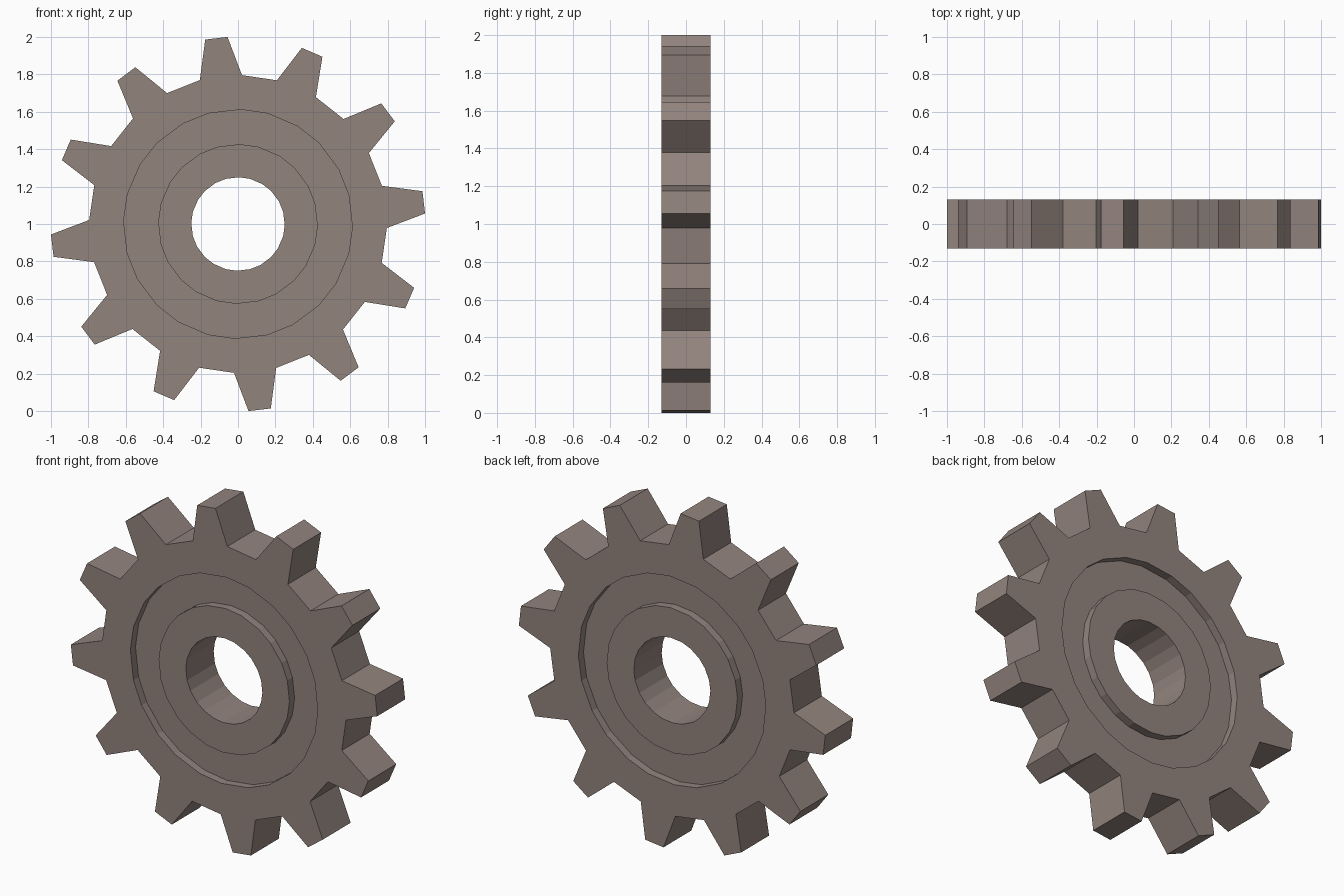
import bpy, bmesh
from math import cos, sin, radians, atan2

if "Cube" in bpy.data.objects:
    bpy.data.objects.remove(bpy.data.objects["Cube"])

TEETH = 12
PITCH = 360 / TEETH
FIRST = 6.65        # centre angle of the first tooth
ROOT_HALF = 8.2     # half angle of a tooth at its root
TIP_HALF = 3.43     # half angle of a tooth at its tip
TIP_RADIUS = 1.0016
HALF_WIDTH = 0.13
FLOOR = 0.082       # half width at the bottom of the groove


def polar(radius, degrees, y):
    a = radians(degrees)
    return (radius * cos(a), y, 1 + radius * sin(a))


# Half cross-section from bore to tooth root, mirrored to the back
half = [(0.25, -HALF_WIDTH), (0.427, -HALF_WIDTH), (0.427, -FLOOR),
        (0.612, -FLOOR), (0.612, -HALF_WIDTH), (0.796, -HALF_WIDTH)]
section = half + [(r, -y) for r, y in reversed(half)]
count = len(section)

# Spin the section through the two root angles of every tooth
bm = bmesh.new()
rings = []
for i in range(TEETH):
    centre = FIRST + i * PITCH
    for side in (-1, 1):
        angle = centre + side * ROOT_HALF
        rings.append([bm.verts.new(polar(r, angle, y)) for r, y in section])

root_faces = []
for i, ring in enumerate(rings):
    following = rings[(i + 1) % len(rings)]
    for j in range(count):
        k = (j + 1) % count
        face = bm.faces.new((ring[j], ring[k], following[k], following[j]))
        if i % 2 == 0 and j == len(half) - 1:
            root_faces.append((face, FIRST + i // 2 * PITCH))
bmesh.ops.recalc_face_normals(bm, faces=bm.faces[:])

# Pull each root face out into a tapered tooth
for face, centre in root_faces:
    tip = bmesh.ops.extrude_discrete_faces(bm, faces=[face])["faces"][0]
    c = radians(centre)
    for v in tip.verts:
        offset = sin(atan2(v.co.z - 1, v.co.x) - c)
        side = 1 if offset > 0 else -1
        v.co = polar(TIP_RADIUS, centre + side * TIP_HALF, v.co.y)
bmesh.ops.recalc_face_normals(bm, faces=bm.faces[:])

mesh = bpy.data.meshes.new("gear_wheel")
bm.to_mesh(mesh)
bm.free()

# Single warm grey metal
metal = bpy.data.materials.new("warm_grey_metal")
metal.use_nodes = True
colour = (0.29, 0.23, 0.208, 1)
metal.diffuse_color = colour
metal.node_tree.nodes["Principled BSDF"].inputs["Base Color"].default_value = colour
mesh.materials.append(metal)

gear = bpy.data.objects.new("gear_wheel", mesh)
bpy.context.collection.objects.link(gear)
